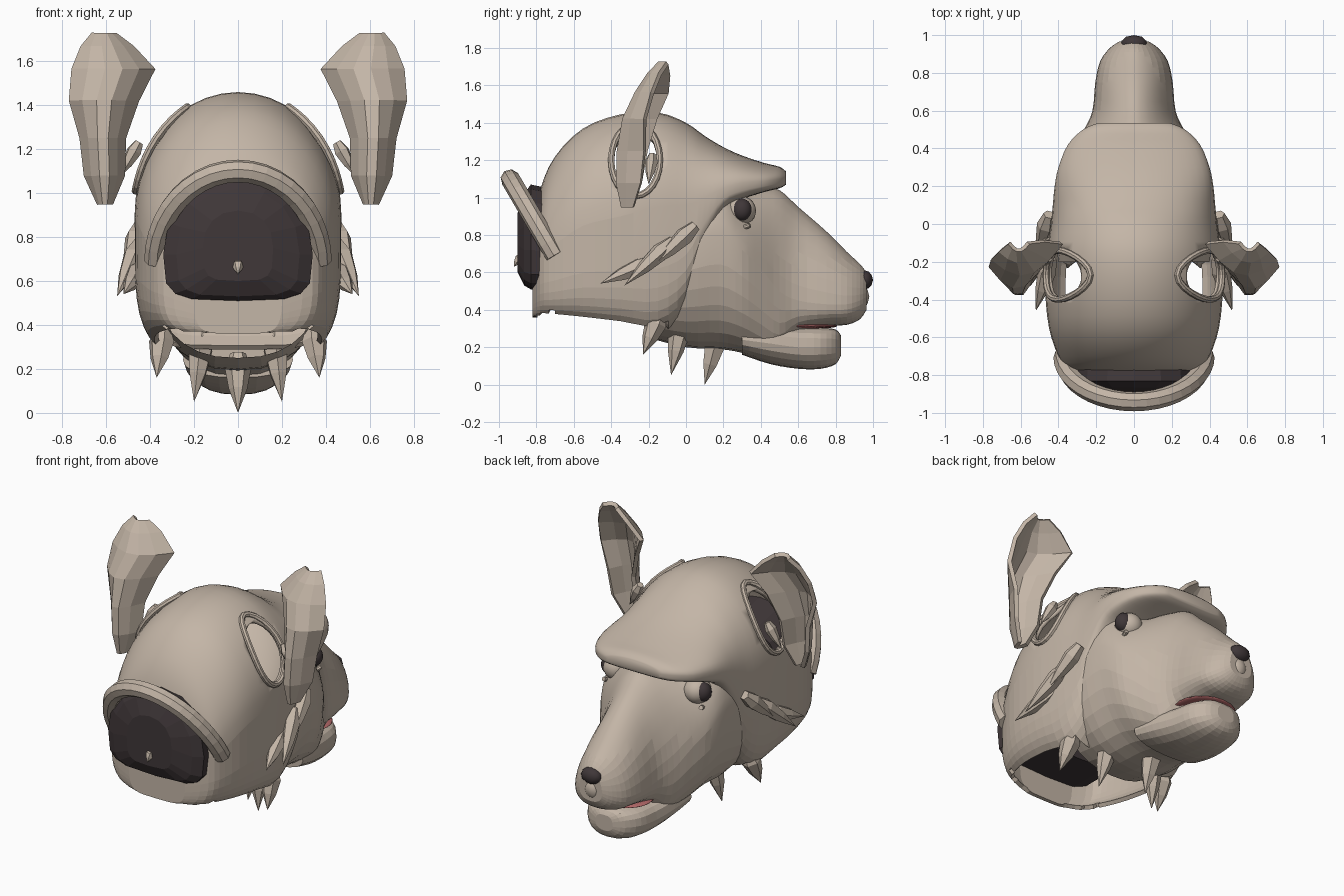
import bpy
import bmesh
from math import sin, cos, pi, sqrt, copysign
from mathutils import Vector

if "Cube" in bpy.data.objects:
    bpy.data.objects.remove(bpy.data.objects["Cube"])


def material(name, rgb):
    m = bpy.data.materials.new(name)
    m.use_nodes = True
    m.diffuse_color = (*rgb, 1)
    m.node_tree.nodes["Principled BSDF"].inputs["Base Color"].default_value = (*rgb, 1)
    return m


TAN = material("tan hide", (.55, .465, .385))
DARK = material("dark brown", (.05, .038, .04))
PINK = material("mouth pink", (.45, .14, .14))


def finish(bm, name, mat, smooth_above=None):
    """Turn a bmesh into an object; faces above the given height are smooth."""
    bmesh.ops.recalc_face_normals(bm, faces=bm.faces)
    for f in bm.faces:
        f.smooth = smooth_above is not None and f.calc_center_median().z > smooth_above
    me = bpy.data.meshes.new(name)
    bm.to_mesh(me)
    bm.free()
    me.materials.append(mat)
    ob = bpy.data.objects.new(name, me)
    bpy.context.collection.objects.link(ob)
    return ob


def smooth_rows(rows, steps):
    """Catmull-Rom interpolation between the key rows."""
    out = []
    for i in range(len(rows) - 1):
        a, b, c, d = rows[max(i - 1, 0)], rows[i], rows[i + 1], rows[min(i + 2, len(rows) - 1)]
        for k in range(steps):
            t = k / steps
            out.append([q + t / 2 * (r - p + t * (2*p - 5*q + 4*r - s + t * (3*(q - r) + s - p)))
                        for p, q, r, s in zip(a, b, c, d)])
    return out + [rows[-1]]


def power(v, n):
    return copysign(abs(v) ** (2 / n), v)


def loft(rows, seg, n_up, n_low, steps=3, caps=(True, True)):
    """Skin along y; each row is y, half width, top, widest height, bottom."""
    bm = bmesh.new()
    rings = []
    for y, w, top, mid, bot in smooth_rows(rows, steps):
        ring = []
        for i in range(seg):
            c, s = cos(2 * pi * i / seg), sin(2 * pi * i / seg)
            n, h = (n_up, top - mid) if s >= 0 else (n_low, mid - bot)
            ring.append(bm.verts.new((w * power(c, n), y, mid + h * power(s, n))))
        rings.append(ring)
    for a, b in zip(rings, rings[1:]):
        for i in range(seg):
            j = (i + 1) % seg
            bm.faces.new((a[i], a[j], b[j], b[i]))
    for ring, use in zip((rings[0], rings[-1]), caps):
        if use:
            bm.faces.new(ring)
    return bm


def ball(name, loc, size, mat, detail=3, smooth=True):
    bm = bmesh.new()
    bmesh.ops.create_icosphere(bm, subdivisions=detail, radius=1)
    for v in bm.verts:
        v.co = Vector(loc) + v.co * Vector(size)
    return finish(bm, name, mat, -9 if smooth else None)


def spike(name, base, tip, r, seg=6):
    """Faceted thorn that swells just past its root."""
    bm = bmesh.new()
    base, tip = Vector(base), Vector(tip)
    rot = (tip - base).to_track_quat("Z", "Y")
    rings = []
    for t, k in ((0, .6), (.25, 1), (.6, .7)):
        rings.append([bm.verts.new(base.lerp(tip, t) + rot @ Vector(
            (r * k * cos(2 * pi * i / seg), r * k * sin(2 * pi * i / seg), 0))) for i in range(seg)])
    end = bm.verts.new(tip)
    bm.faces.new(rings[0])
    for i in range(seg):
        j = (i + 1) % seg
        for a, b in zip(rings, rings[1:]):
            bm.faces.new((a[i], a[j], b[j], b[i]))
        bm.faces.new((rings[-1][i], rings[-1][j], end))
    return finish(bm, name, TAN)


def tube(name, points, r, closed=False):
    cu = bpy.data.curves.new(name, "CURVE")
    cu.dimensions = "3D"
    cu.bevel_depth = r
    cu.bevel_resolution = 2
    cu.use_fill_caps = True
    sp = cu.splines.new("POLY")
    sp.points.add(len(points) - 1)
    for p, co in zip(sp.points, points):
        p.co = (*co, 1)
    sp.use_cyclic_u = closed
    sp.use_smooth = False
    cu.materials.append(TAN)
    ob = bpy.data.objects.new(name, cu)
    bpy.context.collection.objects.link(ob)
    return ob


# Cranium with brow, and the neck left open underneath
bm = loft([(-.82, .2, .8, .6, .36), (-.78, .34, 1.04, .7, .355), (-.7, .4, 1.22, .75, .345),
           (-.55, .45, 1.37, .85, .32), (-.35, .47, 1.445, .9, .29), (-.15, .46, 1.455, .95, .26),
           (0, .44, 1.4, .96, .4), (.1, .43, 1.33, 1, .72), (.2, .42, 1.27, 1.05, .93),
           (.3, .4, 1.225, 1.08, .99), (.42, .35, 1.185, 1.09, 1.03), (.5, .27, 1.165, 1.1, 1.05),
           (.535, .19, 1.14, 1.1, 1.07)], 40, 2, 5)
bm.normal_update()
under = [f for f in bm.faces if f.calc_center_median().y < -.1
         and abs(f.normal.z) > .75 and f.calc_center_median().z < .45]
bmesh.ops.delete(bm, geom=under, context="FACES")
cranium = finish(bm, "cranium", TAN, .76)

# Ear sockets cut through the shell
shell = cranium.modifiers.new("shell", "SOLIDIFY")
shell.thickness = .025
bpy.context.view_layer.objects.active = cranium
bpy.ops.object.modifier_apply(modifier="shell")
for s in (1, -1):
    cutter = ball("socket_cutter", (s * .43, -.27, 1.2), (.25, .13, .19), TAN)
    cutter.hide_render = True
    cut = cranium.modifiers.new("socket", "BOOLEAN")
    cut.operation = "DIFFERENCE"
    cut.solver = "EXACT"
    cut.object = cutter
    bpy.ops.object.modifier_apply(modifier="socket")
    bpy.data.objects.remove(cutter)

# Face and muzzle
bm = loft([(-.2, .4, 1, .7, .25), (0, .425, 1.2, .75, .2), (.18, .415, 1.23, .8, .19),
           (.3, .39, 1.07, .72, .17), (.4, .33, 1.06, .62, .135), (.5, .265, 1.04, .5, .12),
           (.6, .22, .95, .45, .26), (.75, .205, .82, .43, .31), (.86, .18, .71, .43, .32),
           (.93, .13, .645, .45, .35), (.965, .08, .6, .47, .4)], 32, 1.8, 2.4, 3, (False, True))
finish(bm, "face", TAN, .66)

# Lower jaw and mouth lining
bm = loft([(.3, .25, .32, .24, .16), (.45, .24, .32, .22, .11), (.6, .215, .31, .2, .085),
           (.72, .19, .305, .2, .085), (.8, .13, .295, .2, .11), (.83, .06, .26, .2, .16)], 20, 3, 2.2)
finish(bm, "lower_jaw", TAN)
ball("mouth_lining", (0, .64, .313), (.19, .17, .015), PINK)

# Nose
ball("nose", (0, .955, .56), (.07, .045, .052), DARK, 2)
ball("nose_base", (0, .93, .47), (.06, .05, .07), TAN, 2)

# Dark plug in the back of the head, with its small stud
bm = loft([(-.9, .16, .92, .75, .6), (-.865, .28, 1.02, .72, .53), (-.83, .34, 1.07, .72, .51),
           (-.5, .33, 1, .7, .5)], 16, 2.2, 4, 1)
finish(bm, "back_plug", DARK)
spike("plug_stud", (0, -.88, .69), (0, -.92, .63), .028)

# Arched collar above the plug
arc = [pi * i / 20 for i in range(21)]
tube("collar_arch", [(.375 * cos(t), -.7 - .24 * sin(t), .69 + .41 * sin(t)) for t in arc], .052)

# Chin thorn in the middle
spike("chin_thorn", (0, .17, .27), (0, .1, 0), .06)

# Ear outline rows: height, inner edge x y, outer edge x y, depth of the cup
EAR = [(.95, .58, -.28, .63, -.28, .06), (1.08, .525, -.24, .69, -.24, .13),
       (1.25, .52, -.21, .71, -.22, .15), (1.42, .46, -.16, .76, -.22, .14),
       (1.56, .385, -.1, .75, -.18, .12), (1.66, .48, -.09, .71, -.14, .08),
       (1.72, .56, -.1, .66, -.1, .04)]

for s, side in ((1, "left"), (-1, "right")):
    # Cupped ear
    bm = bmesh.new()
    grid = []
    for z, xi, yi, xo, yo, cup in EAR:
        grid.append([bm.verts.new((s * (xi + (xo - xi) * k / 5),
                                   yi + (yo - yi) * k / 5 - cup * sin(pi * k / 5), z))
                     for k in range(6)])
    for a, b in zip(grid, grid[1:]):
        for k in range(5):
            bm.faces.new((a[k], a[k + 1], b[k + 1], b[k]))
    ear = finish(bm, side + "_ear", TAN)
    thick = ear.modifiers.new("thickness", "SOLIDIFY")
    thick.thickness = .025
    thick.offset = 0

    # Rim around the ear socket
    rim = []
    for i in range(24):
        y, z = -.27 + .13 * cos(pi * i / 12), 1.2 + .19 * sin(pi * i / 12)
        rim.append((s * .475 * sqrt(1 - ((z - .9) / .56) ** 2), y, z))
    tube(side + "_socket_rim", rim, .018, True)
    spike(side + "_ear_stud", (s * .45, -.18, 1.23), (s * .54, -.2, 1.07), .035)

    # Eye with lids
    ball(side + "_eyeball", (s * .285, .29, .93), (.08, .085, .08), TAN)
    ball(side + "_iris", (s * .33, .3, .935), (.052, .052, .06), DARK)
    tube(side + "_lower_lid", [(s * (.335 - .03 * cos(t - .6)), .29 - .1 * cos(t - .4),
                                .93 - .09 * sin(t - .4)) for t in arc[2:17]], .014)

    # Cheek thorns
    for i, (base, tip) in enumerate((((.45, .05, .85), (.51, -.18, .63)),
                                     ((.45, -.07, .77), (.55, -.33, .53)),
                                     ((.44, -.18, .66), (.52, -.46, .54)))):
        spike(f"{side}_cheek_thorn_{i}", (s * base[0], *base[1:]), (s * tip[0], *tip[1:]), .05)

    # Jaw thorns
    for i, (base, tip) in enumerate((((.16, -.02, .37), (.2, -.08, .05)),
                                     ((.34, -.14, .38), (.37, -.23, .16)))):
        spike(f"{side}_jaw_thorn_{i}", (s * base[0], *base[1:]), (s * tip[0], *tip[1:]), .06)
